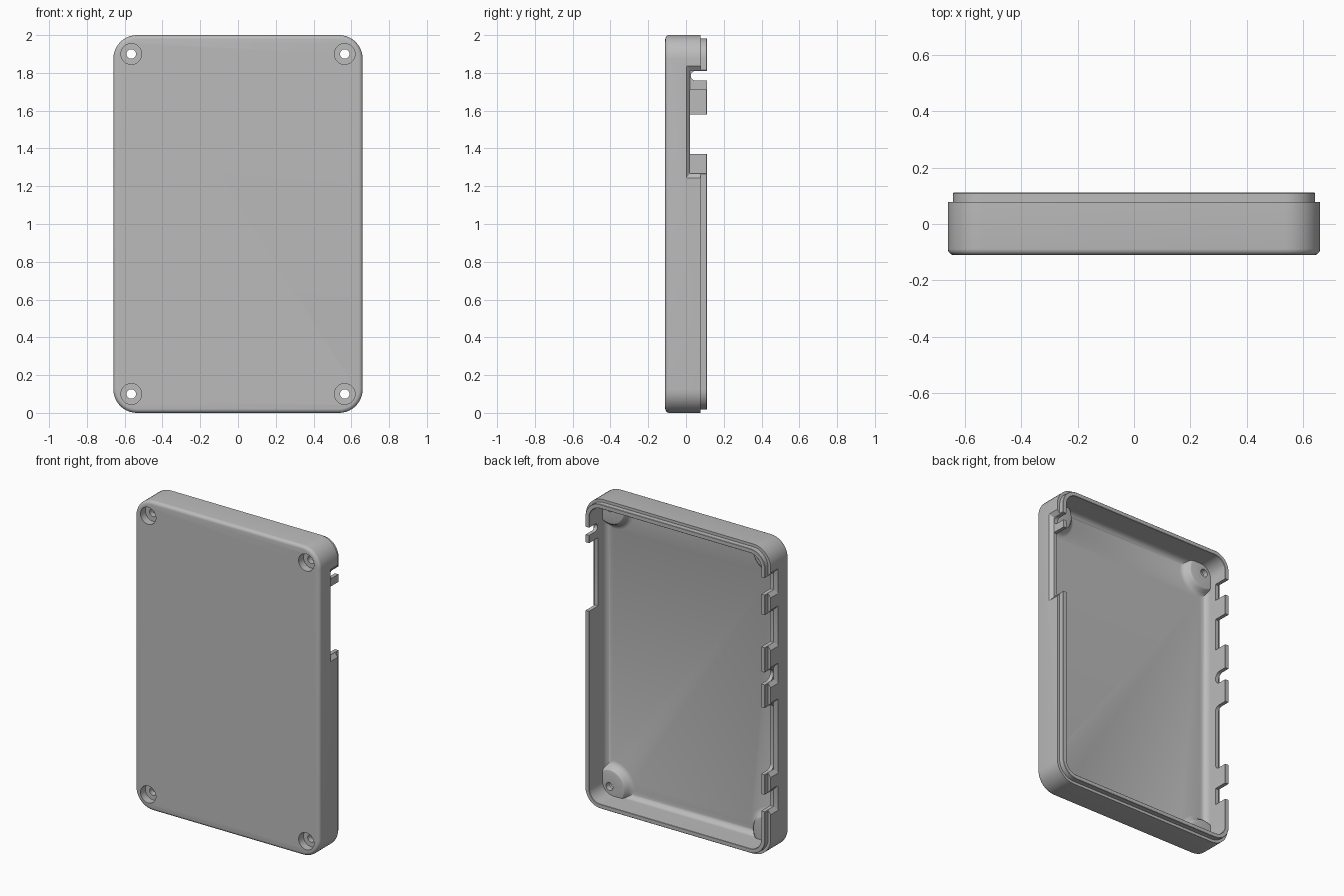
import bpy, bmesh, math
from mathutils import Vector

old = bpy.data.objects.get("Cube")
if old:
    bpy.data.objects.remove(old)

W, H, R = 0.66, 1.0, 0.125          # half width, half height, corner radius

grey = bpy.data.materials.new("plain grey")
grey.use_nodes = True
grey.diffuse_color = (0.5, 0.5, 0.5, 1)
grey.node_tree.nodes["Principled BSDF"].inputs["Base Color"].default_value = (0.5, 0.5, 0.5, 1)


def loft(name, rings):
    """Bridge equal point rings into a closed solid."""
    bm = bmesh.new()
    loops = [[bm.verts.new(p) for p in ring] for ring in rings]
    n = len(loops[0])
    for a, b in zip(loops, loops[1:]):
        for i in range(n):
            j = (i + 1) % n
            bm.faces.new((a[i], a[j], b[j], b[i]))
    bm.faces.new(loops[0][::-1])
    bm.faces.new(loops[-1])
    bmesh.ops.recalc_face_normals(bm, faces=bm.faces)
    mesh = bpy.data.meshes.new(name)
    bm.to_mesh(mesh)
    bm.free()
    mesh.materials.append(grey)
    ob = bpy.data.objects.new(name, mesh)
    bpy.context.collection.objects.link(ob)
    return ob


def outline(inset, y, seg=10):
    """Rounded rectangle in the xz plane."""
    r = max(R - inset, 0.03)
    pts = []
    for q, (sx, sz) in enumerate(((1, 1), (-1, 1), (-1, -1), (1, -1))):
        for k in range(seg + 1):
            a = math.pi / 2 * (q + k / seg)
            pts.append((sx * (W - inset - r) + r * math.cos(a), y,
                        H + sz * (H - inset - r) + r * math.sin(a)))
    return pts


def turned(name, x, z, profile, seg=40):
    """Round solid about a y axis, from (radius, y) pairs."""
    return loft(name, [[(x + r * math.cos(2 * math.pi * i / seg), y,
                         z + r * math.sin(2 * math.pi * i / seg))
                        for i in range(seg)] for r, y in profile])


def combine(target, other, operation):
    """Apply a boolean and remove the helper."""
    other.hide_render = True
    mod = target.modifiers.new("join", 'BOOLEAN')
    mod.operation, mod.solver, mod.object = operation, 'EXACT', other
    dg = bpy.context.evaluated_depsgraph_get()
    mesh = bpy.data.meshes.new_from_object(target.evaluated_get(dg))
    target.modifiers.clear()
    target.data = mesh
    bpy.data.objects.remove(other)


def section(x, z0, z1, y0, r):
    """U-shaped opening section with a rounded floor."""
    top, pts = 0.2, [(x, 0.2, z0)]
    for zc, a0 in ((z0 + r, math.pi), (z1 - r, 1.5 * math.pi)):
        for k in range(7):
            a = a0 + math.pi / 2 * k / 6
            pts.append((x, y0 + r + r * math.sin(a), zc + r * math.cos(a)))
    return pts + [(x, top, z1)]


def opening(side, z0, z1, y0=0.02, r=0.004):
    combine(shell, loft("opening_cutter", [section(side * x, z0, z1, y0, r)
                                           for x in (0.52, 0.7)]), 'DIFFERENCE')


def recess(side, z0, z1, y0=0.0, flare=0.028):
    """Outer sloped relief around an opening."""
    rings = [section(side * 0.639, z0 + flare, z1 - flare, y0 + 0.02, 0.003),
             section(side * 0.662, z0, z1, y0, 0.003),
             section(side * 0.7, z0, z1, y0, 0.003)]
    combine(shell, loft("recess_cutter", rings), 'DIFFERENCE')


# Shell: rounded front edge, stepped rim, filleted cavity
front_edge = [(0.022 * (1 - math.sin(t)), -0.11 + 0.022 * (1 - math.cos(t)))
              for t in (math.pi / 2 * k / 5 for k in range(6))]
rim = [(0.0, 0.078), (0.018, 0.078), (0.018, 0.109), (0.02, 0.111),
       (0.043, 0.111), (0.045, 0.109)]
fillet = [(0.045 + 0.04 * (1 - math.cos(t)), -0.03 - 0.04 * math.sin(t))
          for t in (math.pi / 2 * k / 6 for k in range(7))]
edge = [(0.022 - i, y) for i, y in front_edge]
edge = [(0.022 * (1 - math.sin(t)), -0.088 - 0.022 * math.cos(t))
        for t in (math.pi / 2 * k / 5 for k in range(6))]
shell = loft("case_shell", [outline(i, y) for i, y in edge + rim + fillet])

# Corner screw bosses, trimmed to the shell
corners = [(sx * 0.565, H + sz * 0.9) for sx in (1, -1) for sz in (1, -1)]
boss_profile = [(0.155, -0.09), (0.155, -0.071), (0.135, -0.066), (0.12, -0.053),
                (0.113, -0.038), (0.103, -0.028), (0.09, -0.025)]
for x, z in corners:
    boss = turned("screw_boss", x, z, boss_profile)
    combine(boss, loft("trim", [outline(0.025, y) for y in (-0.1, 0.05)]), 'INTERSECT')
    combine(shell, boss, 'UNION')

# Stepped screw holes
for x, z in corners:
    combine(shell, turned("hole_cutter", x, z, [(0.055, -0.2), (0.055, -0.06),
                                                (0.025, -0.06), (0.025, 0.1)]), 'DIFFERENCE')

# Left side: one long relief with a wide opening and a round slot
recess(1, 1.24, 1.84)
opening(1, 1.27, 1.71)
opening(1, 1.76, 1.81, 0.025, 0.0249)

# Right side: row of connector openings, each with a relief
for z0, z1, y0, r in ((1.71, 1.82, 0.02, 0.004), (1.37, 1.58, 0.02, 0.004),
                      (1.13, 1.21, 0.02, 0.0399), (0.55, 0.98, 0.02, 0.03),
                      (0.31, 0.42, 0.02, 0.004)):
    recess(-1, z0 - 0.028, z1 + 0.028)
    opening(-1, z0, z1, y0, r)

# Smooth rounded areas, keep crisp edges
for ob in bpy.context.selected_objects:
    ob.select_set(False)
shell.select_set(True)
bpy.context.view_layer.objects.active = shell
bpy.ops.object.shade_smooth_by_angle(angle=math.radians(32))
